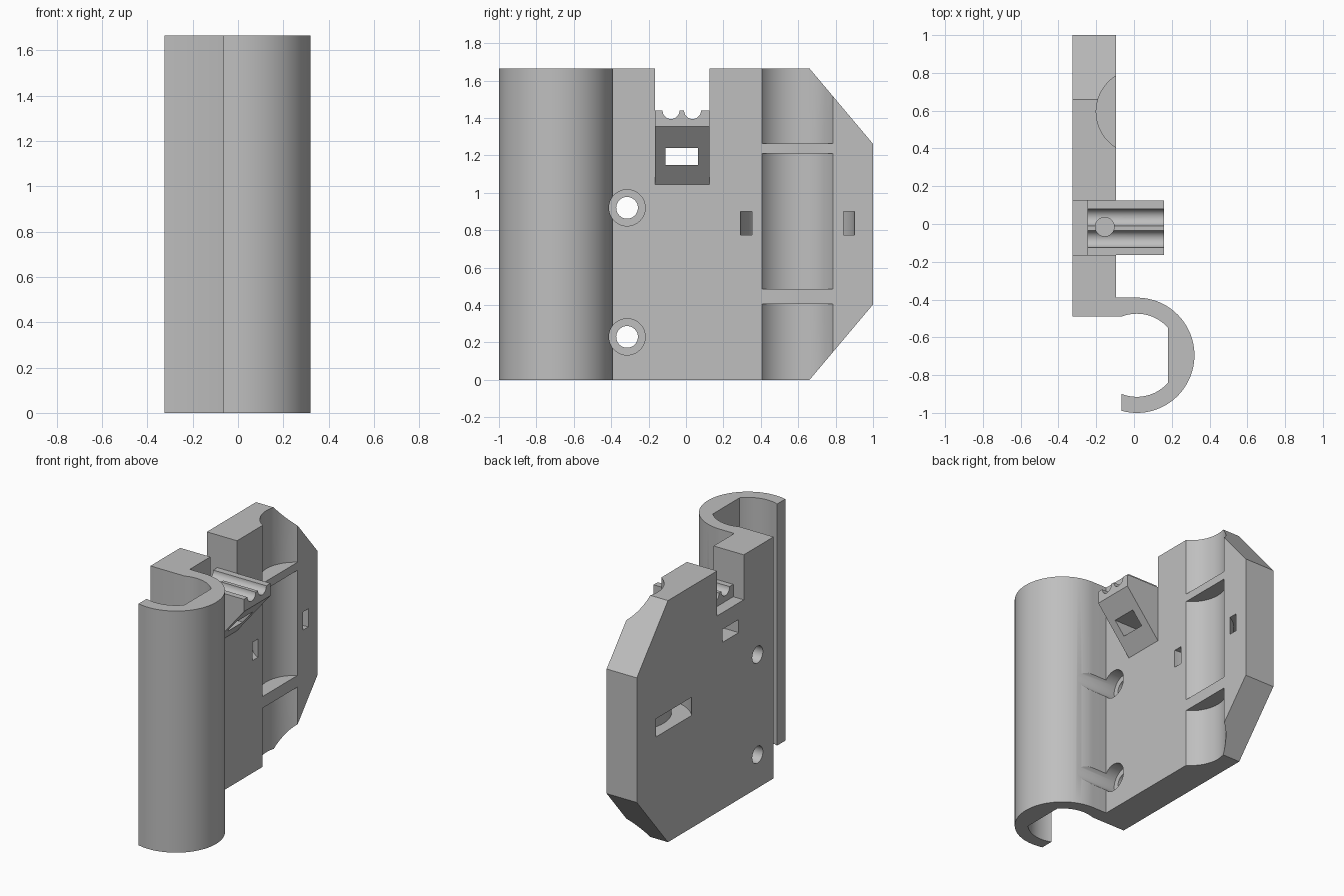
import bpy, bmesh
from math import cos, sin, radians

cube = bpy.data.objects.get("Cube")
if cube:
    bpy.data.objects.remove(cube)

# Single plastic colour
grey = bpy.data.materials.new("light grey plastic")
grey.use_nodes = True
colour = (0.52, 0.52, 0.52, 1)
grey.diffuse_color = colour
grey.node_tree.nodes["Principled BSDF"].inputs["Base Color"].default_value = colour


def arc(cu, cv, r, start, end, steps=40):
    angles = [radians(start + (end - start) * i / steps) for i in range(steps + 1)]
    return [(cu + r * cos(a), cv + r * sin(a)) for a in angles]


def prism(name, points, axis, low, high):
    """Extrude a 2D profile along an axis; the profile uses the other two axes in order."""
    def place(p, d):
        co = list(p)
        co.insert("xyz".index(axis), d)
        return co
    bm = bmesh.new()
    base = bm.faces.new([bm.verts.new(place(p, low)) for p in points])
    new = bmesh.ops.extrude_face_region(bm, geom=[base])["geom"]
    shift = place((0, 0), high - low)
    bmesh.ops.translate(bm, vec=shift, verts=[v for v in new if isinstance(v, bmesh.types.BMVert)])
    bmesh.ops.recalc_face_normals(bm, faces=bm.faces)
    mesh = bpy.data.meshes.new(name)
    bm.to_mesh(mesh)
    bm.free()
    mesh.materials.append(grey)
    obj = bpy.data.objects.new(name, mesh)
    bpy.context.collection.objects.link(obj)
    return obj


def box(name, x, y, z):
    return prism(name, [(x[0], y[0]), (x[1], y[0]), (x[1], y[1]), (x[0], y[1])], "z", *z)


def rod(name, cu, cv, r, axis, low, high):
    return prism(name, arc(cu, cv, r, 0, 360 - 7.5, 47), axis, low, high)


def combine(target, other, operation="DIFFERENCE"):
    mod = target.modifiers.new("combine", "BOOLEAN")
    mod.operation = operation
    mod.solver = "EXACT"
    mod.object = other
    bpy.context.view_layer.objects.active = target
    bpy.ops.object.modifier_apply(modifier=mod.name)
    bpy.data.objects.remove(other)


HEIGHT = 1.665
BACK, FACE = -0.325, -0.095

# Plate and hook in one outline, with a flat inside the hook
hook_x, hook_y = 0.015, -0.695
outline = [(BACK, 1), (BACK, -0.49)]
outline += arc(hook_x, hook_y, 0.22, 111.3, 41.4, 20)
outline += arc(hook_x, hook_y, 0.22, -41.4, -111.3, 20)
outline += arc(hook_x, hook_y, 0.305, -105.2, 90, 64)
outline += [(FACE, -0.39), (FACE, 1)]
body = prism("mounting_plate_with_hook", outline, "z", 0, HEIGHT)

# Clipped corners
for edge, tip in ((-0.01, 0.403), (HEIGHT + 0.01, 1.262)):
    sign = -1 if edge < 0 else 1
    corner = [(0.652, edge), (1.01, edge), (1.01, tip - sign * 0.012)]
    combine(body, prism("corner_cutter", corner, "x", -0.5, 0.1))

# Top notch with the grooved wedge bracket
notch_y = (-0.165, 0.125)
combine(body, box("notch_cutter", (-0.5, 0), notch_y, (1.355, 1.8)))
wedge = [(-0.245, 1.44), (0.16, 1.44), (0.16, 1.355), (FACE, 1.045), (-0.245, 1.045)]
combine(body, prism("wedge_bracket", wedge, "y", *notch_y), "UNION")
for y in (-0.08, 0.035):
    combine(body, rod("groove_cutter", y, 1.44, 0.045, "x", -0.3, 0.3))
combine(body, box("nut_slot_cutter", (-0.5, 0.3), (-0.11, 0.065), (1.15, 1.24)))
combine(body, rod("bolt_hole_cutter", -0.155, -0.015, 0.05, "z", 1.2, 1.6))

# Round trough divided by two ribs
for low, high in ((-0.1, 0.405), (0.485, 1.21), (1.265, 1.8)):
    combine(body, rod("trough_cutter", 0.024, 0.595, 0.2244, "z", low, high))

# Curved strap channel behind the trough
strap = [(-0.05, 0.902)] + arc(-0.09, 0.597, 0.305, 90, 270) + [(-0.05, 0.292)]
strap += arc(0.024, 0.597, 0.272, 254, 106)
combine(body, prism("strap_cutter", strap, "z", 0.775, 0.9))

# Counterbored screw holes
for z in (0.23, 0.92):
    combine(body, rod("screw_hole_cutter", -0.315, z, 0.058, "x", -0.5, 0))
    combine(body, rod("counterbore_cutter", -0.315, z, 0.097, "x", -0.18, 0.5))

bpy.ops.object.select_all(action="DESELECT")
body.select_set(True)
bpy.context.view_layer.objects.active = body
bpy.ops.object.shade_smooth_by_angle(angle=radians(25))
